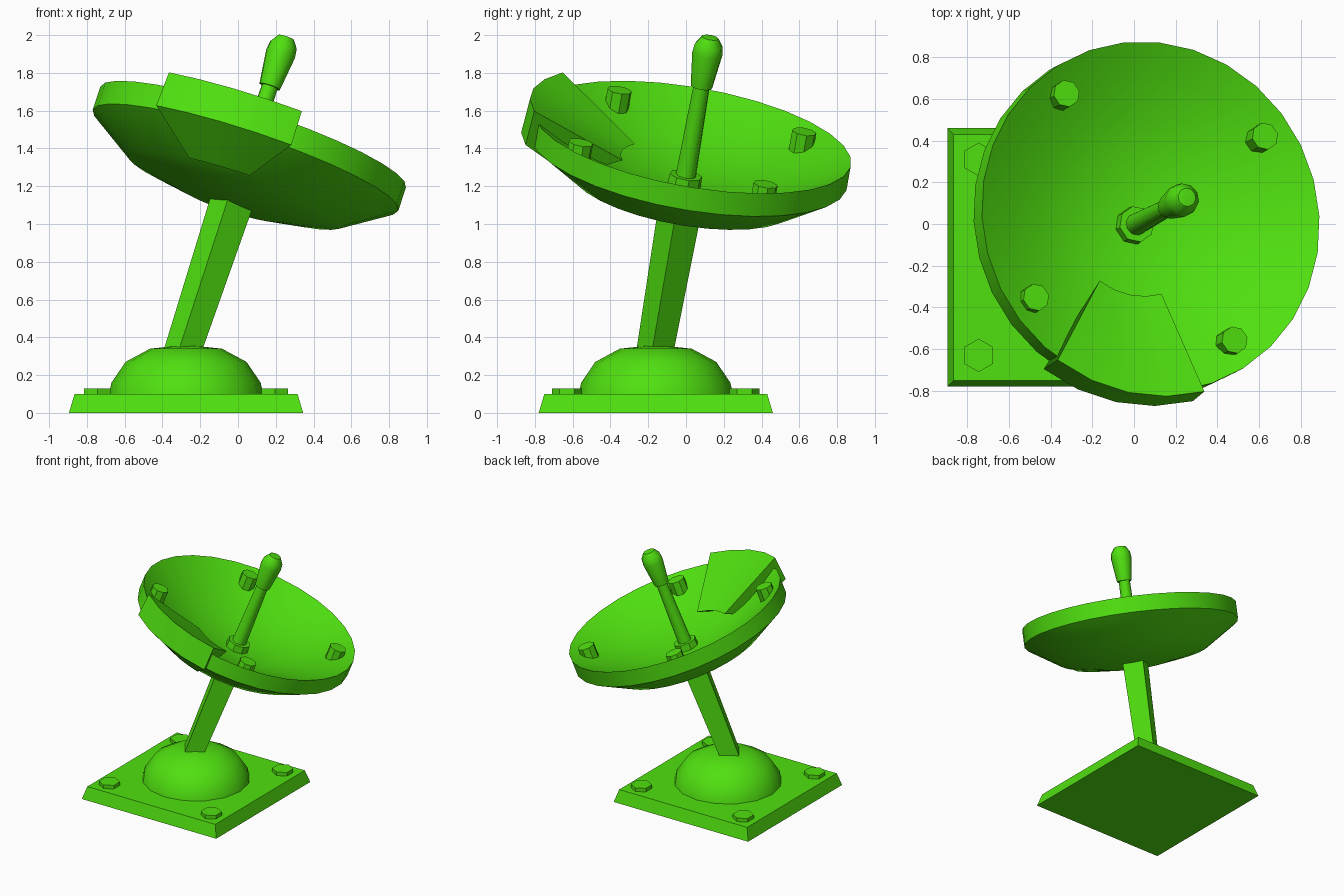
import bpy, bmesh, math
from mathutils import Matrix, Vector

cube = bpy.data.objects.get("Cube")
if cube:
    bpy.data.objects.remove(cube, do_unlink=True)

green = bpy.data.materials.new("bright green")
green.use_nodes = True
colour = (0.08, 0.75, 0.005, 1)
green.diffuse_color = colour
green.node_tree.nodes["Principled BSDF"].inputs["Base Color"].default_value = colour

# Ground frame sits under the base; dish frame is tilted, with its origin at the rim centre
ground = Matrix.Translation((-0.275, -0.16, 0))
axis = Vector((0.309, 0.165, 0.937)).normalized()
back = Vector((0.144, 0.965, -0.217))
side = back.cross(axis).normalized()
back = axis.cross(side)
tilted = Matrix((side, back, axis)).transposed().to_4x4()
tilted.translation = (0.08, 0.035, 1.46)


def finish(name, bm, frame, smooth=0):
    bmesh.ops.recalc_face_normals(bm, faces=bm.faces)
    mesh = bpy.data.meshes.new(name)
    bm.to_mesh(mesh)
    bm.free()
    mesh.materials.append(green)
    obj = bpy.data.objects.new(name, mesh)
    obj.matrix_world = frame
    bpy.context.collection.objects.link(obj)
    if smooth:
        bpy.ops.object.select_all(action="DESELECT")
        obj.select_set(True)
        bpy.context.view_layer.objects.active = obj
        bpy.ops.object.shade_smooth_by_angle(angle=math.radians(smooth))
    return obj


def lathe(name, profile, sides, frame, turn=0, smooth=0):
    """Revolve (radius, height) points, from pole to pole, around the frame's z axis."""
    bm = bmesh.new()
    rings = []
    for r, h in profile:
        if r == 0:
            rings.append([bm.verts.new((0, 0, h))] * sides)
            continue
        ring = []
        for i in range(sides):
            a = math.radians(turn) + math.tau * i / sides
            ring.append(bm.verts.new((r * math.cos(a), r * math.sin(a), h)))
        rings.append(ring)
    for low, high in zip(rings, rings[1:]):
        for i in range(sides):
            j = (i + 1) % sides
            corners = list(dict.fromkeys((low[i], low[j], high[j], high[i])))
            bm.faces.new(corners)
    return finish(name, bm, frame, smooth)


def prism(name, r0, h0, r1, h1, sides, frame, turn=0, smooth=0):
    return lathe(name, [(0, h0), (r0, h0), (r1, h1), (0, h1)], sides, frame, turn, smooth)


# Base plate with bevelled sides, dome and four hexagonal bolts
root2 = math.sqrt(2)
prism("base_plate", 0.62 * root2, 0, 0.59 * root2, 0.1, 4, ground, 45)
lathe("base_dome", [(0, 0.09), (0.41, 0.09), (0.395, 0.16), (0.32, 0.27),
                    (0.19, 0.34), (0, 0.36)], 16, ground, smooth=40)
for x, xname in ((-1, "right"), (1, "left")):
    for y, yname in ((-1, "front"), (1, "back")):
        spot = ground @ Matrix.Translation((0.47 * x, 0.47 * y, 0))
        prism(f"base_bolt_{yname}_{xname}", 0.08, 0.09, 0.08, 0.13, 6, spot, 30)

# Square support post, widening towards the dish
prism("support_post", 0.098, -1.25, 0.118, -0.34, 4, tilted)

# Thick bowl: underside, rim wall, then the hollow inside
lathe("dish", [(0, -0.39), (0.3, -0.37), (0.6, -0.3), (0.852, -0.13), (0.852, 0),
               (0.7, -0.09), (0.5, -0.18), (0.3, -0.245), (0, -0.28)],
      30, tilted, smooth=30)

# Bolts around the inside of the rim
for k in range(4):
    a = math.radians(45 + 90 * k)
    spot = tilted @ Matrix.Translation((0.716 * math.cos(a), 0.716 * math.sin(a), 0))
    prism(f"dish_bolt_{k + 1}", 0.066, -0.12, 0.066, 0, 8, spot, 22.5)

# Receiver: collar, tapered rod and rounded head
prism("receiver_collar", 0.092, -0.3, 0.088, -0.215, 8, tilted, 22.5)
prism("receiver_rod", 0.056, -0.3, 0.043, 0.32, 10, tilted, smooth=40)
lathe("receiver_head", [(0, 0.285), (0.058, 0.285), (0.081, 0.47), (0.075, 0.52),
                        (0.045, 0.563), (0, 0.568)], 10, tilted, smooth=45)

# Wedge-shaped repair panel wrapped over the front of the dish:
# cross-section corners as (radius, height, half angle in degrees)
section = [(0.36, -0.16, 26), (0.885, 0.07, 25), (0.9, -0.122, 25), (0.615, -0.305, 16)]
bm = bmesh.new()
steps = 4
slices = []
for s in range(steps + 1):
    row = []
    for r, h, half in section:
        a = math.radians(-90 + half * (2 * s / steps - 1))
        row.append(bm.verts.new((r * math.cos(a), r * math.sin(a), h)))
    slices.append(row)
for p, q in zip(slices, slices[1:]):
    for i in range(4):
        j = (i + 1) % 4
        bm.faces.new((p[i], p[j], q[j], q[i]))
bm.faces.new(slices[0])
bm.faces.new(slices[-1])
finish("repair_panel", bm, tilted, smooth=30)
